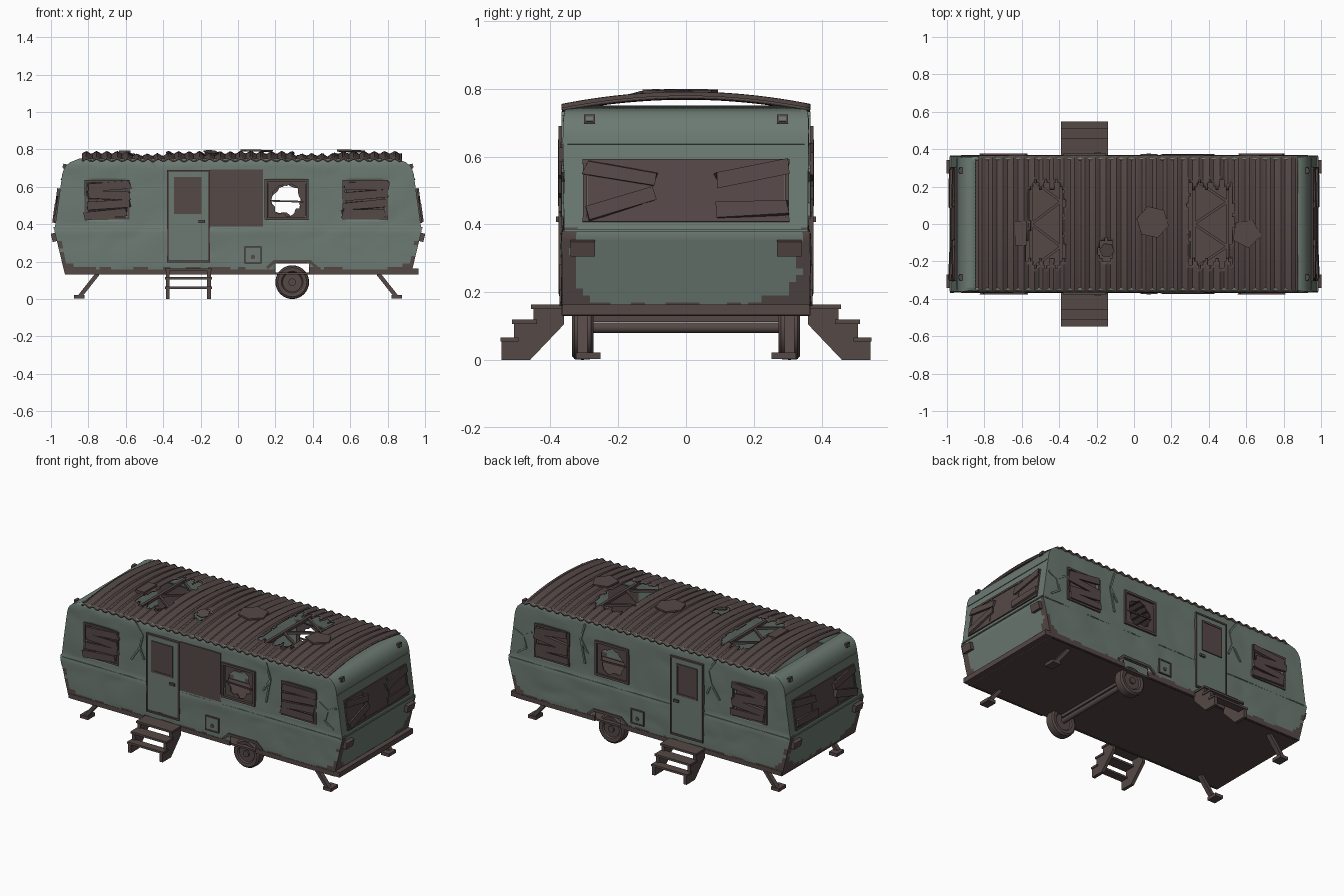
import bpy, bmesh, math, random
from mathutils import Matrix, Vector, Euler, noise

if "Cube" in bpy.data.objects:
    bpy.data.objects.remove(bpy.data.objects["Cube"])
random.seed(4)


def material(name, rgb):
    m = bpy.data.materials.new(name)
    m.diffuse_color = (*rgb, 1)
    m.use_nodes = True
    m.node_tree.nodes["Principled BSDF"].inputs["Base Color"].default_value = m.diffuse_color
    return m


GREEN = material("faded green paint", (0.15, 0.195, 0.17))
BROWN = material("rusty brown", (0.09, 0.066, 0.062))


def finish(name, bm, mats, solid=0, smooth=False):
    me = bpy.data.meshes.new(name)
    bm.to_mesh(me)
    bm.free()
    ob = bpy.data.objects.new(name, me)
    bpy.context.collection.objects.link(ob)
    for m in mats:
        me.materials.append(m)
    if solid:
        mod = ob.modifiers.new("thickness", 'SOLIDIFY')
        mod.thickness, mod.offset = solid, -1
    if smooth:
        bpy.ops.object.select_all(action='DESELECT')
        ob.select_set(True)
        bpy.context.view_layer.objects.active = ob
        bpy.ops.object.shade_smooth_by_angle(angle=math.radians(35))
    return ob


def box(name, c, size, mat, rot=(0, 0, 0), rough=0):
    bm = bmesh.new()
    bmesh.ops.create_cube(bm, size=1)
    for v in bm.verts:
        v.co = Vector(a * b for a, b in zip(v.co, size))
        if rough:  # splintered board ends, along the longest axis
            k = max(range(3), key=lambda i: size[i])
            v.co[k] += random.uniform(-rough, rough)
            v.co.z += random.uniform(-rough, rough) * 0.4
    bm.transform(Matrix.Translation(c) @ Euler(rot).to_matrix().to_4x4())
    return finish(name, bm, [mat])


def strip(name, p, q, y, thick, w, mat):
    """Bar between two (x, z) points at depth y."""
    dx, dz = q[0] - p[0], q[1] - p[1]
    return box(name, ((p[0] + q[0]) / 2, y, (p[1] + q[1]) / 2),
               (math.hypot(dx, dz), thick, w), mat, (0, -math.atan2(dz, dx), 0))


def frame(name, x0, x1, z0, z1, y, thick, w, mat):
    for z in (z0, z1):
        strip(name, (x0 - w / 2, z), (x1 + w / 2, z), y, thick, w, mat)
    for x in (x0, x1):
        box(name, (x, y, (z0 + z1) / 2), (w, thick, z1 - z0), mat)


def cylinder(name, c, r, depth, mat, seg=24, rot=(math.pi / 2, 0, 0)):
    bm = bmesh.new()
    bmesh.ops.create_cone(bm, cap_ends=True, segments=seg, radius1=r, radius2=r, depth=depth)
    bm.transform(Matrix.Translation(c) @ Euler(rot).to_matrix().to_4x4())
    return finish(name, bm, [mat], smooth=seg > 8)


# Body shell: stacked rings following the end profile, window faces left out
PROFILE = [(.13, .925), (.37, .983), (.39, .978), (.68, .938), (.71, .922), (.73, .9), (.75, .85)]


def x_end(z):
    for (z0, a), (z1, b) in zip(PROFILE, PROFILE[1:]):
        if z <= z1 + 1e-6:
            return a + (b - a) * (z - z0) / (z1 - z0)
    return PROFILE[-1][1]


def ring(z):
    xe = x_end(z)
    w = .365 if z < .38 else .359 if z < .74 else .352
    mid = [-.84 + .02 * i for i in range(85)]
    ext = [.84 + (xe - .84) * k / 5 for k in range(1, 6)]
    xs = [-e for e in reversed(ext)] + mid + ext
    ys = [-w + 2 * w * i / 36 for i in range(1, 36)]
    pts = [(x, -w) for x in xs] + [(xe, y) for y in ys]
    pts += [(x, w) for x in reversed(xs)] + [(-xe, y) for y in reversed(ys)]
    out = []
    for x, y in pts:
        d = .007 * noise.noise(Vector((x * 5, y * 4, z * 7))) if .15 < z < .72 else 0
        if abs(abs(y) - w) < 1e-6:
            y += math.copysign(d, y)
        out.append(Vector((x, y, z)))
    return out


def rusty(c):
    n = .02 * noise.noise(c * 22)
    ax, ay = abs(c.x), abs(c.y)
    if c.z < .16 + n * .6:
        return True
    if ay > .352 and ax < x_end(c.z) - .004:
        return ax > .80 and c.z < .31 and math.hypot(ax - .79, c.z - .32) > .165 + n
    if c.z < .3 and ay > .22 and math.hypot(ay - .22, c.z - .3) > .125 + n:
        return True
    return .28 < c.z < .38 and ay > .325 + n


OPENINGS = [(-.80, -.60, .43, .63), (.58, .78, .43, .63), (.16, .36, .43, .63), (.20, .38, 0, .19)]
bm = bmesh.new()
rings = [[bm.verts.new(p) for p in ring(.13 + .02 * k)] for k in range(32)]
for lo, hi in zip(rings, rings[1:]):
    for i in range(len(lo)):
        j = (i + 1) % len(lo)
        c = (lo[i].co + hi[j].co) / 2
        if abs(c.y) > .34 and any(a < c.x < b and d < c.z < e for a, b, d, e in OPENINGS):
            continue
        f = bm.faces.new((lo[i], lo[j], hi[j], hi[i]))
        f.material_index = int(rusty(c))
finish("body_shell", bm, [GREEN, BROWN], solid=.012, smooth=True)
box("floor", (0, 0, .137), (1.84, .715, .012), BROWN)
box("rear_bumper", (.935, 0, .148), (.06, .73, .032), BROWN)

# Corrugated arched roof sheet with torn holes


def roof_z(y):
    return .784 - .036 * (y / .365) ** 2


def torn(x, y):
    tooth = abs((x * 17) % 1 - .5) * 2
    for cx, hx in ((-.47, .095), (.41, .115)):
        if abs(x - cx) < hx + .02 * noise.noise(Vector((x, y * 14, 0))) and abs(y) < .18 + .065 * tooth:
            return True
    return math.hypot((x + .15) / .04, (y + .14) / .06) < 1


bm = bmesh.new()
NX, NY = 152, 40
grid = []
for i in range(NX + 1):
    x = -.835 + 1.71 * i / NX
    wave = .007 * math.sin(x * 2 * math.pi / .055) + .003 * noise.noise(Vector((x * 9, 0, 0)))
    grid.append([bm.verts.new((x, y, roof_z(y) + wave)) for y in (-.367 + .734 * j / NY for j in range(NY + 1))])
for i in range(NX):
    for j in range(NY):
        c = (grid[i][j].co + grid[i + 1][j + 1].co) / 2
        if not torn(c.x, c.y):
            bm.faces.new((grid[i][j], grid[i + 1][j], grid[i + 1][j + 1], grid[i][j + 1]))
bmesh.ops.delete(bm, geom=[v for v in bm.verts if not v.link_faces], context='VERTS')
finish("roof_sheet", bm, [BROWN], solid=.008, smooth=True)

# Roof rafters showing through the holes
for cx, hx in ((-.47, .08), (.41, .09)):
    for e in (-1, 1):
        box("rafter", (cx + e * hx, 0, .735), (.018, .70, .018), BROWN)
    for k in range(4):
        dx, dy = 2 * hx * (-1) ** k, .12
        box("rafter_brace", (cx, -.18 + k * .12, .735), (math.hypot(dx, dy), .014, .014),
            BROWN, (0, 0, math.atan2(dy, dx)))
# Roof patches and vent
cylinder("roof_patch", (.10, .01, .793), .088, .01, BROWN, 6, (0, .02, .3))
cylinder("roof_patch", (.60, -.05, .791), .08, .01, BROWN, 5, (0, .04, .8))
cylinder("roof_flap", (-.145, -.14, .785), .04, .006, BROWN, 6, (.25, 0, .4))
box("roof_vent", (-.605, -.05, .782), (.06, .13, .024), BROWN)

# Both long sides
CRACKS = [[(-.46, .73), (-.41, .66), (-.43, .58), (-.40, .51)], [(-.43, .58), (-.49, .49)],
          [(.45, .72), (.48, .62), (.45, .47)], [(.48, .62), (.43, .54)],
          [(.82, .57), (.88, .53), (.94, .56)], [(.88, .53), (.86, .46), (.92, .42)]]
for s in (-1, 1):
    # Boarded windows
    for x in (-.70, .68):
        box("window_pane", (x, s * .35, .53), (.21, .008, .21), BROWN)
        frame("window_frame", x - .115, x + .115, .43, .63, s * .362, .014, .012, BROWN)
        for k in range(4):
            box("window_board", (x + random.uniform(-.012, .012), s * .37, .455 + .05 * k),
                (.225, .013, .042), BROWN, (0, random.uniform(-.13, .13), 0), .009)
    # Broken window with jagged glass
    frame("broken_window_frame", .15, .37, .43, .635, s * .363, .018, .014, BROWN)
    bm = bmesh.new()
    loops = []
    for k in range(24):
        a = k * math.tau / 24
        ca, sa = math.cos(a), math.sin(a)
        m = .105 / max(abs(ca), abs(sa))
        r = .083 * random.uniform(.8, 1.08)
        loops.append([bm.verts.new((.26 + q * ca, s * .355, .53 + q * sa)) for q in (m, r)])
    for k in range(24):
        a, b = loops[k], loops[(k + 1) % 24]
        bm.faces.new((a[0], b[0], b[1], a[1]))
    finish("broken_glass", bm, [BROWN], solid=.006)
    strip("window_bar", (.17, .525), (.35, .52), s * .36, .008, .009, BROWN)
    # Door
    box("door", (-.265, s * .366, .445), (.21, .012, .47), GREEN)
    frame("door_frame", -.375, -.155, .2, .685, s * .366, .02, .01, BROWN)
    box("door_glass", (-.268, s * .372, .55), (.13, .006, .18), BROWN)
    frame("door_window_frame", -.335, -.20, .46, .645, s * .373, .01, .012, BROWN)
    box("door_handle", (-.195, s * .376, .415), (.035, .014, .015), BROWN)
    # Service hatch
    box("hatch", (.08, s * .366, .235), (.085, .012, .085), GREEN)
    frame("hatch_rim", .038, .122, .193, .277, s * .367, .016, .008, BROWN)
    cylinder("hatch_lock", (.08, s * .373, .225), .012, .008, BROWN, 12)
    # Trim, arch rim and torn metal
    strip("waist_trim", (-.97, .376), (.97, .376), s * .361, .012, .006, GREEN)
    for p, q in (((.155, .165), (.195, .2)), ((.19, .2), (.39, .2)), ((.385, .2), (.425, .165))):
        strip("arch_rim", p, q, s * .364, .018, .016, BROWN)
    for e in (-1, 1):
        x0, x1 = (-.925, .20) if e < 0 else (.38, .93)
        strip("bottom_rail", (x0, .145), (x1, .145), s * .362, .012, .028, BROWN)
    for path in CRACKS:
        for p, q in zip(path, path[1:]):
            strip("torn_metal", p, q, s * .36, .014, .011, GREEN)
    # Wheel
    bm = bmesh.new()
    sec = [(.05, .02), (.058, .03), (.078, .032), (.088, .024), (.09, 0),
           (.088, -.024), (.078, -.032), (.058, -.03), (.05, -.02)]
    prof = [bm.verts.new((r, d, 0)) for r, d in sec]
    edges = [bm.edges.new(e) for e in zip(prof, prof[1:])]
    bmesh.ops.spin(bm, geom=prof + edges, cent=(0, 0, 0), axis=(0, 1, 0), angle=math.tau, steps=32, use_merge=True)
    bmesh.ops.recalc_face_normals(bm, faces=bm.faces)
    bm.transform(Matrix.Translation((.29, s * .305, .09)))
    finish("tyre", bm, [BROWN], smooth=True)
    cylinder("wheel_rim", (.29, s * .305, .09), .052, .044, BROWN)
    cylinder("wheel_hub", (.29, s * .315, .09), .02, .044, BROWN, 12)
    # Corner jacks
    for e in (-1, 1):
        strip("jack_leg", (e * .75, .135), (e * .845, .015), s * .305, .03, .022, BROWN)
        box("jack_foot", (e * .848, s * .288, .012), (.055, .072, .02), BROWN)
    # Entry steps
    outline = [(.545, 0), (.46, 0), (.36, .105), (.36, .152), (.45, .152), (.45, .107),
               (.507, .107), (.507, .055), (.545, .055)]
    for x in (-.385, -.165):
        bm = bmesh.new()
        f = bm.faces.new([bm.verts.new((x, s * y, z)) for y, z in outline])
        ext = bmesh.ops.extrude_face_region(bm, geom=[f])
        bmesh.ops.translate(bm, vec=(.02, 0, 0), verts=[v for v in ext["geom"] if isinstance(v, bmesh.types.BMVert)])
        bmesh.ops.recalc_face_normals(bm, faces=bm.faces)
        finish("step_stringer", bm, [BROWN])
    for y0, y1, z in ((.36, .458, .157), (.44, .514, .112), (.495, .547, .06)):
        box("step_tread", (-.265, s * (y0 + y1) / 2, z), (.25, y1 - y0, .013), BROWN)

box("wall_board", (-.008, -.363, .54), (.285, .008, .305), BROWN)
cylinder("axle", (.29, 0, .095), .016, .56, BROWN, 16)
box("chassis_beam", (.29, 0, .122), (.03, .6, .02), BROWN)

# Both end walls
for e in (-1, 1):
    def plate(name, y, z, w, h, t, mat, roll=0, out=0, rough=0):
        tilt = -.14 * e if z > .38 else .235 * e
        box(name, (e * (x_end(z) + out), y, z), (t, w, h), mat, (roll, tilt, 0), rough)
    plate("end_window_pane", 0, .498, .58, .165, .008, BROWN)
    for z in (.413, .585):
        plate("end_window_frame", 0, z, .61, .013, .016, BROWN)
    for y in (-.298, -.122, .122, .298):
        plate("end_window_frame", y, .498, .013, .17, .016, BROWN)
    for s in (-1, 1):
        plate("end_board", s * .195, .55, .21, .042, .012, BROWN, s * (.2 if s > 0 else .17), .01, .008)
        plate("end_board", s * .195, .46 if s < 0 else .447, .21, .042, .012, BROWN, .3 if s < 0 else .04, .012, .008)
        plate("tail_light", s * .305, .33, .072, .045, .03, BROWN, 0, .008)
        plate("marker_light", s * .285, .71, .032, .025, .016, BROWN, 0, .004)
        plate("marker_lens", s * .285, .71, .02, .014, .02, GREEN, 0, .005)
    plate("end_crease", 0, .64, .70, .008, .008, GREEN)
    plate("end_waist_trim", 0, .381, .72, .008, .012, GREEN)
